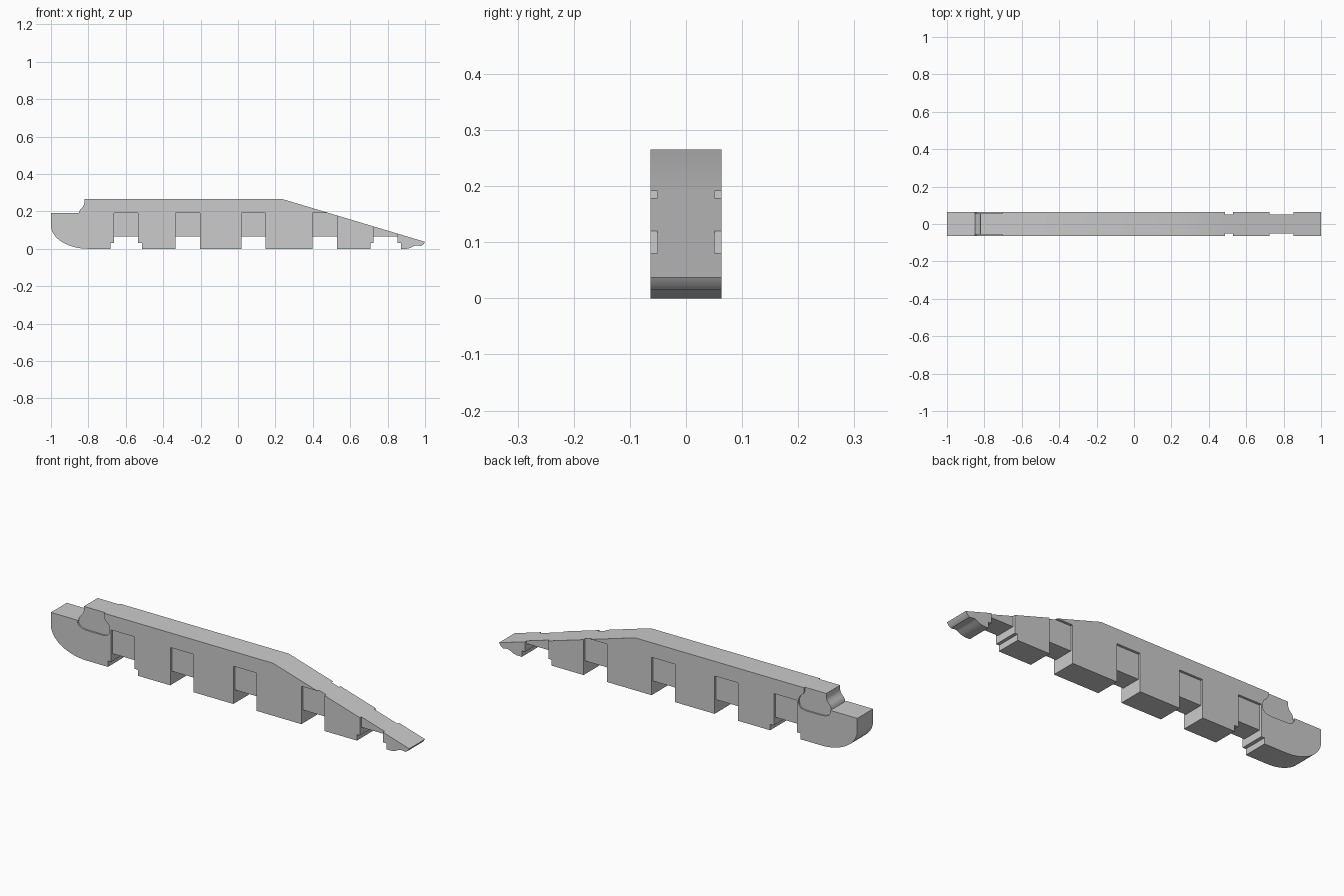
import bpy, bmesh, math

if "Cube" in bpy.data.objects:
    bpy.data.objects.remove(bpy.data.objects["Cube"])

HALF = 0.063     # half thickness of the plate
CORE = 0.051     # half thickness inside the side pockets
GRIP = 0.055     # half thickness inside the upper left recess


def extrude(name, pts, y0, y1):
    bm = bmesh.new()
    face = bm.faces.new([bm.verts.new((x, y0, z)) for x, z in pts])
    out = bmesh.ops.extrude_face_region(bm, geom=[face])
    vs = [g for g in out["geom"] if isinstance(g, bmesh.types.BMVert)]
    bmesh.ops.translate(bm, vec=(0, y1 - y0, 0), verts=vs)
    bmesh.ops.recalc_face_normals(bm, faces=bm.faces)
    me = bpy.data.meshes.new(name)
    bm.to_mesh(me)
    bm.free()
    ob = bpy.data.objects.new(name, me)
    bpy.context.collection.objects.link(ob)
    return ob


def arc(cx, cz, rx, rz, a0, a1, n):
    return [(cx + rx * math.cos(math.radians(a0 + (a1 - a0) * i / n)),
             cz + rz * math.sin(math.radians(a0 + (a1 - a0) * i / n)))
            for i in range(n + 1)]


# Notches along the bottom: left, right, left step, right step
notches = [(-0.664, -0.534, 0.018, 0.02), (-0.334, -0.204, 0, 0),
           (0.018, 0.148, 0, 0), (0.398, 0.528, 0, 0),
           (0.724, 0.854, 0.016, 0.018)]

# Side profile: rounded left end, notched bottom, pointed right end, sloped top
profile = [(-1, 0.19)] + arc(-0.80, 0.125, 0.2, 0.125, 180, 270, 14)
for x0, x1, s0, s1 in notches:
    profile += [(x0 - s0, 0), (x0 - s0, 0.03), (x0, 0.03)] if s0 else [(x0, 0)]
    profile += [(x0, 0.067), (x1, 0.067)]
    profile += [(x1, 0.03), (x1 + s1, 0.03), (x1 + s1, 0)] if s1 else [(x1, 0)]
profile += [(0.90, 0), (0.92, 0.004), (0.937, 0.013), (0.95, 0.018),
            (0.965, 0.017), (0.978, 0.015), (0.99, 0.022), (1, 0.037),
            (0.24, 0.265), (-0.822, 0.265), (-0.822, 0.242),
            (-0.826, 0.229), (-0.838, 0.216), (-0.847, 0.204), (-0.85, 0.19)]
body = extrude("ramp_body", profile, -HALF, HALF)

# Outline of the bulb-shaped recess at the upper left
recess = [(-0.90, 0.32), (-0.90, 0.215), (-0.85, 0.19), (-0.851, 0.176),
          (-0.84, 0.162), (-0.82, 0.154), (-0.79, 0.152), (-0.71, 0.152),
          (-0.685, 0.157), (-0.674, 0.172), (-0.672, 0.20), (-0.68, 0.217),
          (-0.695, 0.23), (-0.703, 0.243), (-0.704, 0.32)]

# Cut pockets and recess into both sides
for side in (-1, 1):
    cutters = [extrude("recess_cutter", recess, side * GRIP, side * 0.1)]
    for x0, x1, _, _ in notches:
        box = [(x0, 0.04), (x1, 0.04), (x1, 0.191), (x0, 0.191)]
        cutters.append(extrude("pocket_cutter", box, side * CORE, side * 0.1))
    for c in cutters:
        c.hide_render = True
        mod = body.modifiers.new("cut", "BOOLEAN")
        mod.operation, mod.solver, mod.object = "DIFFERENCE", "EXACT", c
        bpy.context.view_layer.objects.active = body
        body.select_set(True)
        bpy.ops.object.modifier_apply(modifier=mod.name)
        bpy.data.objects.remove(c)

bpy.ops.object.shade_smooth_by_angle(angle=math.radians(30))
